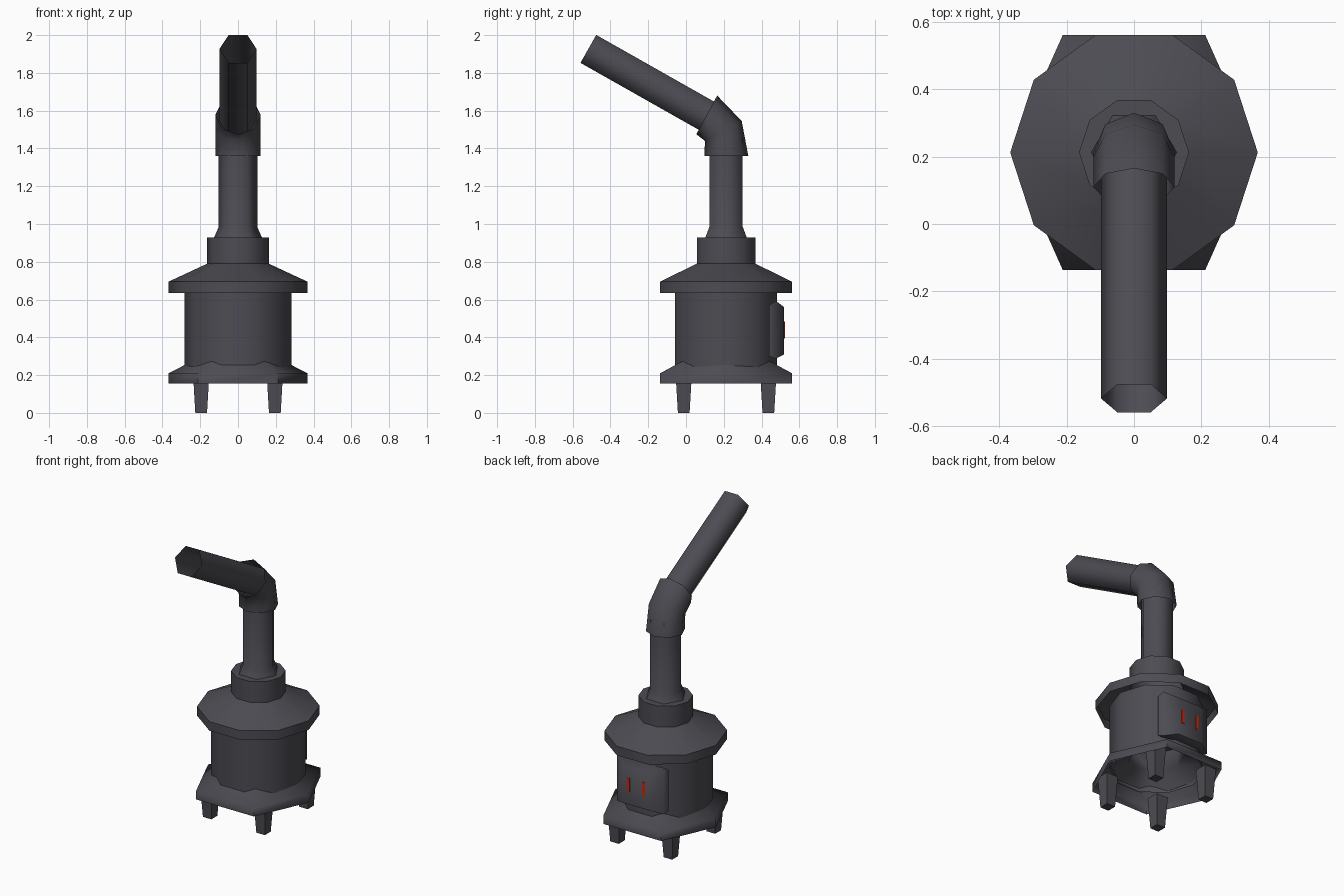
import bpy
import bmesh
import math
from mathutils import Vector

cube = bpy.data.objects.get("Cube")
if cube:
    bpy.data.objects.remove(cube, do_unlink=True)

AXIS_Y = 0.212  # centre line of the stove body


def material(name, colour):
    m = bpy.data.materials.new(name)
    m.use_nodes = True
    m.diffuse_color = (*colour, 1)
    m.node_tree.nodes["Principled BSDF"].inputs["Base Color"].default_value = (*colour, 1)
    return m


IRON = material("dark iron", (0.072, 0.072, 0.086))
EMBER = material("ember red", (0.6, 0.02, 0.005))


def polygon(sides, turn=0.0):
    return [(math.cos(turn + math.tau * i / sides), math.sin(turn + math.tau * i / sides))
            for i in range(sides)]


def loft(name, outline, rings, mat=IRON, start=False, end=False):
    """Skin an outline through rings given as (origin, u axis, v axis)."""
    bm = bmesh.new()
    loops = []
    for origin, u, v in rings:
        loops.append([bm.verts.new(Vector(origin) + Vector(u) * a + Vector(v) * b)
                      for a, b in outline])
    n = len(outline)
    for low, high in zip(loops, loops[1:]):
        for i in range(n):
            j = (i + 1) % n
            bm.faces.new((low[i], low[j], high[j], high[i]))
    if start:
        bm.faces.new(loops[0][::-1])
    if end:
        bm.faces.new(loops[-1])
    bmesh.ops.recalc_face_normals(bm, faces=bm.faces)
    mesh = bpy.data.meshes.new(name)
    bm.to_mesh(mesh)
    bm.free()
    mesh.materials.append(mat)
    obj = bpy.data.objects.new(name, mesh)
    bpy.context.collection.objects.link(obj)
    bpy.ops.object.select_all(action='DESELECT')
    obj.select_set(True)
    bpy.context.view_layer.objects.active = obj
    bpy.ops.object.shade_smooth_by_angle(angle=math.radians(62))
    return obj


def upright(name, outline, profile, x=0.0, y=AXIS_Y, **caps):
    """Loft straight up through (radius, height) pairs."""
    rings = [((x, y, z), (r, 0, 0), (0, r, 0)) for r, z in profile]
    return loft(name, outline, rings, **caps)


TEN = polygon(10)
SIX = polygon(6)
EIGHT = polygon(8)
SQUARE = [(1, 1), (-1, 1), (-1, -1), (1, -1)]
PLATE = [(1, 0), (0.575, 0.95), (-0.575, 0.95), (-1, 0), (-0.575, -0.95), (0.575, -0.95)]

# Firebox with its hooded top and the matching hexagonal base
upright("firebox", TEN, [(0.283, 0.23), (0.283, 0.66)])
upright("hood", TEN, [(0.367, 0.635), (0.367, 0.695), (0.163, 0.79), (0.163, 0.928)], end=True)
upright("base", PLATE, [(0.367, 0.155), (0.367, 0.21), (0.163, 0.315), (0.163, 0.44)], end=True)

# Tapered legs
for side, sx in (("left", 1), ("right", -1)):
    for place, sy in (("front", -1), ("back", 1)):
        upright(f"{place}_{side}_leg", SQUARE, [(0.031, 0), (0.043, 0.205)],
                x=0.195 * sx, y=AXIS_Y + 0.224 * sy, start=True, end=True)

# Flue pipe with a flared foot
upright("flue_pipe", SIX, [(0.128, 0.925), (0.102, 0.985), (0.102, 1.45)])

# Elbow, each ring set by its inner and outer (y, z) points
bend = [((0.098, 1.36), (0.33, 1.36)),
        ((0.10, 1.44), (0.295, 1.545)),
        ((0.055, 1.475), (0.165, 1.68))]
rings = []
for inner, outer in bend:
    a, b = Vector((0, *inner)), Vector((0, *outer))
    rings.append(((a + b) / 2, (0.12, 0, 0), (b - a) / 2))
loft("elbow", EIGHT, rings)

# Open slanted chimney pipe
slope = math.radians(29.5)
tip = Vector((0, -0.517, 1.927))
back = Vector((0, math.cos(slope), -math.sin(slope)))
across = Vector((0, math.sin(slope), math.cos(slope))) * 0.098
loft("chimney_pipe", SIX, [(p, (0.098, 0, 0), across) for p in (tip + back * 0.78, tip)])

# Bulging door at the back
door = []
for y, half, low, high in ((0.44, 0.18, 0.30, 0.57),
                           (0.475, 0.17, 0.287, 0.593),
                           (0.52, 0.09, 0.31, 0.56)):
    door.append(((0, y, (low + high) / 2), (half, 0, 0), (0, 0, (high - low) / 2)))
loft("door", SQUARE, door, start=True, end=True)

# Glowing door slots
for side, x in (("left", 0.055), ("right", -0.055)):
    loft(f"{side}_door_slot", SQUARE,
         [((x, y, 0.44), (0.01, 0, 0), (0, 0, 0.045)) for y in (0.518, 0.523)],
         mat=EMBER, start=True, end=True)
